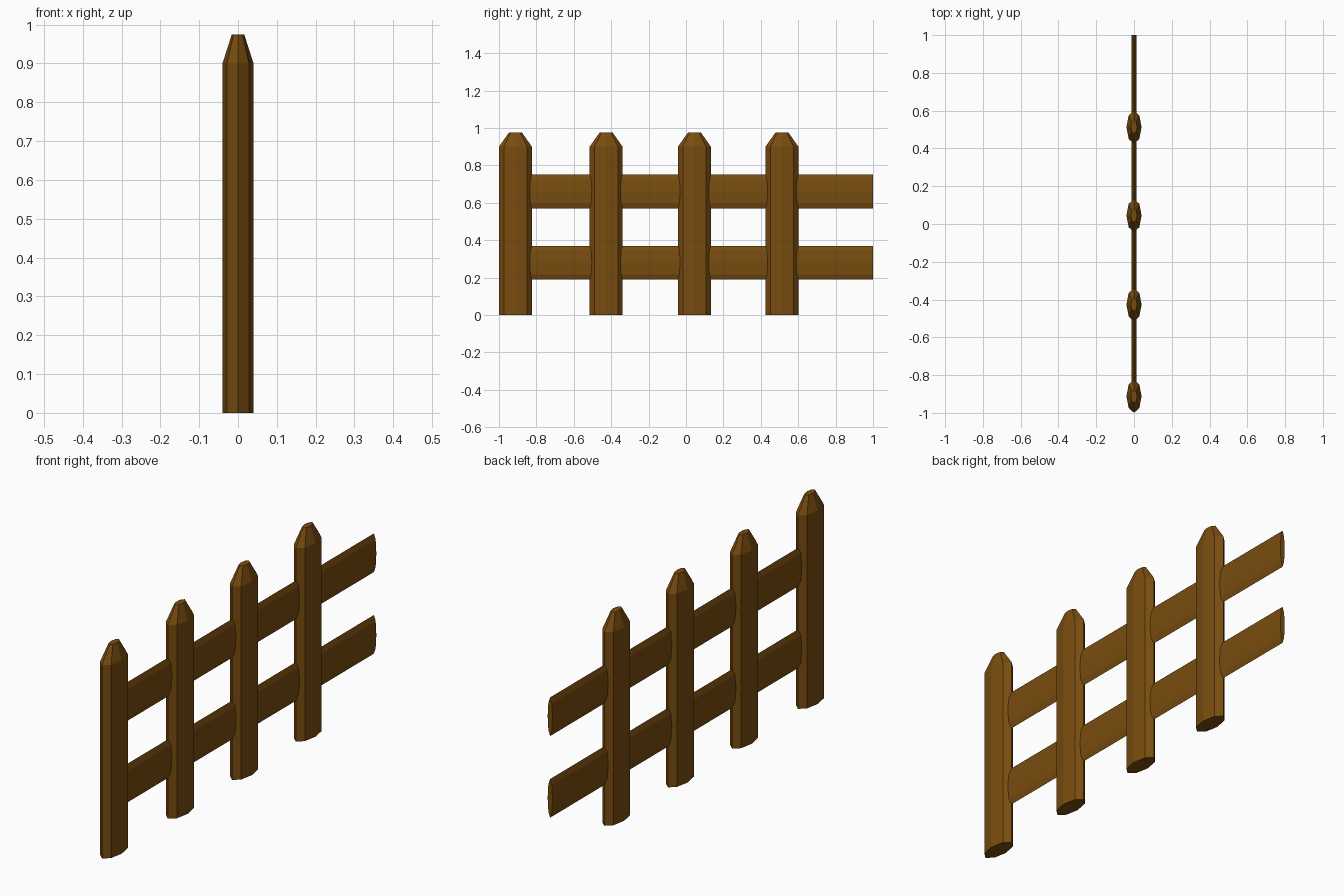
import bpy, bmesh, math

if "Cube" in bpy.data.objects:
    bpy.data.objects.remove(bpy.data.objects["Cube"])

wood = bpy.data.materials.new("brown_wood")
wood.diffuse_color = (0.19, 0.073, 0.005, 1)
wood.use_nodes = True
wood.node_tree.nodes["Principled BSDF"].inputs["Base Color"].default_value = wood.diffuse_color


def loft(name, rings):
    """Closed solid through a list of equal-length point rings."""
    bm = bmesh.new()
    loops = [[bm.verts.new(p) for p in ring] for ring in rings]
    n = len(loops[0])
    for a, b in zip(loops, loops[1:]):
        for i in range(n):
            j = (i + 1) % n
            bm.faces.new((a[i], a[j], b[j], b[i]))
    bm.faces.new(loops[0])
    bm.faces.new(loops[-1])
    bmesh.ops.recalc_face_normals(bm, faces=bm.faces)
    mesh = bpy.data.meshes.new(name)
    bm.to_mesh(mesh)
    bm.free()
    mesh.materials.append(wood)
    obj = bpy.data.objects.new(name, mesh)
    bpy.context.collection.objects.link(obj)
    return obj


def octagon(a, b):
    """Flattened octagon with corners on its axes."""
    return [(a * math.cos(k * math.pi / 4), b * math.sin(k * math.pi / 4))
            for k in range(8)]


# Upright pickets with tapered tops
for i, y in enumerate((-0.912, -0.427, 0.045, 0.513)):
    levels = ((0, 1), (0.9, 1), (0.975, 0.4))
    loft(f"picket_{i + 1}",
         [[(u, y + v, z) for u, v in octagon(0.04 * s, 0.088 * s)]
          for z, s in levels])

# Horizontal rails, starting inside the first picket
for name, z in (("lower_rail", 0.28), ("upper_rail", 0.66)):
    loft(name, [[(u, y, z + v) for u, v in octagon(0.0125, 0.09)]
                for y in (-0.91, 1.0)])
